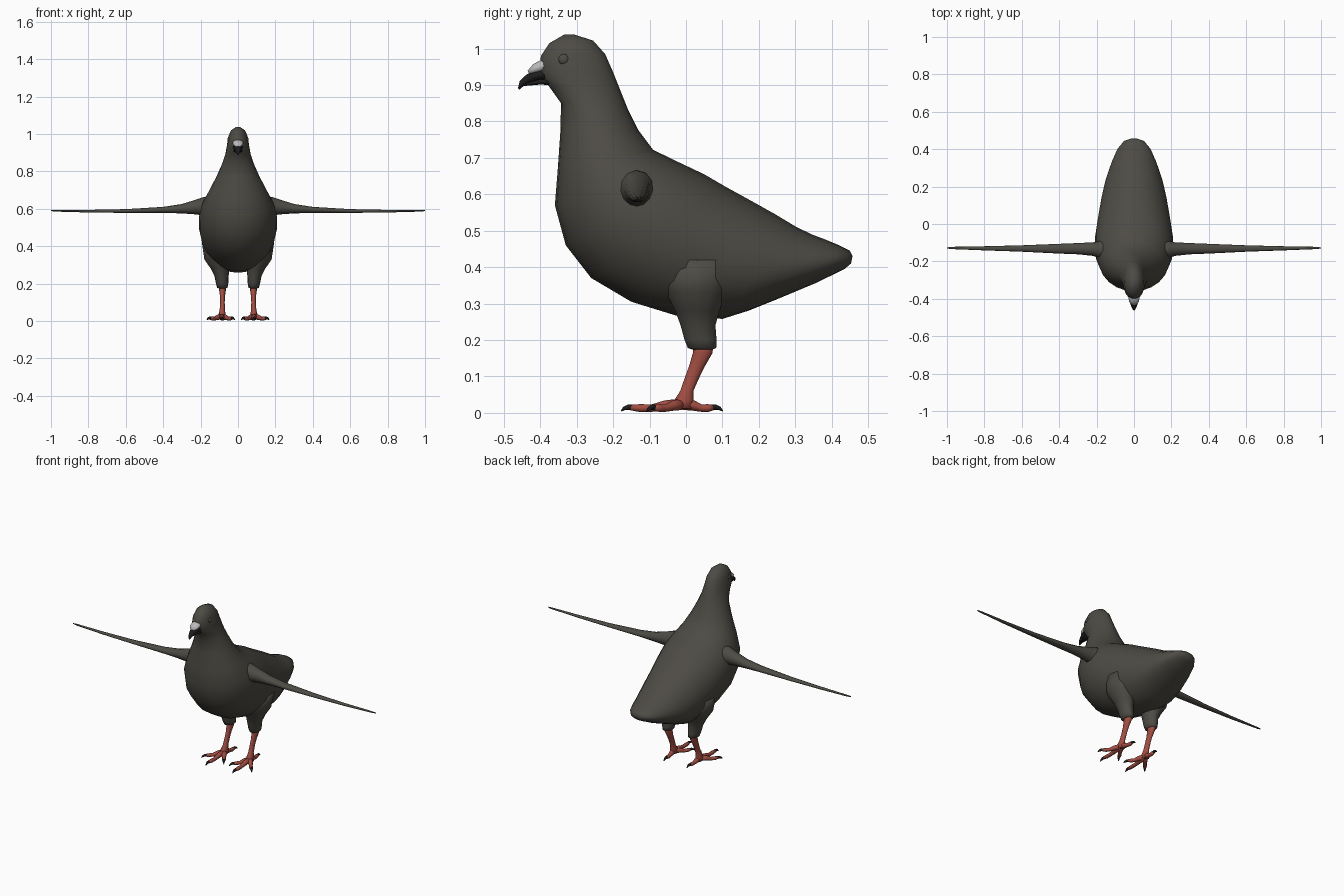
import bpy, bmesh
from math import cos, sin, pi
from mathutils import Vector as V


def material(name, rgb):
    m = bpy.data.materials.new(name)
    m.diffuse_color = (*rgb, 1)
    return m


FEATHER = material("feather", (0.075, 0.07, 0.058))
RED = material("red_skin", (0.36, 0.075, 0.055))
BLACK = material("black_horn", (0.012, 0.012, 0.013))
PALE = material("pale_cere", (0.5, 0.5, 0.5))


def loft(name, rings, mat, n=16):
    """Skin elliptical rings given as (centre, half-axis u, half-axis v)."""
    bm = bmesh.new()
    loops = []
    for c, u, v in rings:
        loops.append([bm.verts.new(c + u * cos(2 * pi * i / n) + v * sin(2 * pi * i / n))
                      for i in range(n)])
    for a, b in zip(loops, loops[1:]):
        for i in range(n):
            j = (i + 1) % n
            bm.faces.new((a[i], a[j], b[j], b[i]))
    bm.faces.new(loops[0])
    bm.faces.new(loops[-1])
    bmesh.ops.recalc_face_normals(bm, faces=bm.faces)
    me = bpy.data.meshes.new(name)
    bm.to_mesh(me)
    bm.free()
    for p in me.polygons:
        p.use_smooth = True
    me.materials.append(mat)
    ob = bpy.data.objects.new(name, me)
    bpy.context.collection.objects.link(ob)
    return ob


def tube(name, pts, mat, n=10, side=V((1, 0, 0))):
    """Tube along points (x, y, z, half width, half height)."""
    rings = []
    for i, p in enumerate(pts):
        t = (V(pts[min(i + 1, len(pts) - 1)][:3]) - V(pts[max(i - 1, 0)][:3])).normalized()
        u = (side - t * side.dot(t)).normalized()
        rings.append((V(p[:3]), u * p[3], t.cross(u) * p[4]))
    return loft(name, rings, mat, n)


def flat(name, pts, mat, n=14):
    """Stack of level rings (x, y, z, rx, ry)."""
    return loft(name, [(V(p[:3]), V((p[3], 0, 0)), V((0, p[4], 0))) for p in pts], mat, n)


# Body, neck and head: front/belly point, back point, half width
profile = [
    (-.335, 1.038, -.305, 1.038, .010), (-.375, 1.015, -.255, 1.022, .038),
    (-.398, .98, -.222, .985, .053), (-.405, .935, -.20, .935, .060),
    (-.375, .895, -.18, .885, .068), (-.343, .85, -.158, .83, .085),
    (-.345, .77, -.13, .775, .115), (-.352, .67, -.09, .722, .155),
    (-.36, .57, -.02, .688, .190), (-.33, .46, .05, .655, .209),
    (-.26, .37, .11, .62, .209), (-.15, .305, .17, .587, .196),
    (-.03, .268, .24, .548, .180), (.10, .258, .30, .512, .160),
    (.17, .28, .345, .49, .142), (.25, .312, .385, .475, .122),
    (.36, .358, .425, .458, .092), (.435, .395, .45, .445, .055),
    (.453, .41, .457, .43, .02)]
body = []
for fy, fz, by, bz, w in profile:
    f, b = V((0, fy, fz)), V((0, by, bz))
    body.append(((f + b) / 2, V((w, 0, 0)), (b - f) / 2))
loft("body", body, FEATHER, 24)

# Beak halves and pale cere
tube("upper_beak", [(0, -.36, .932, .032, .016), (0, -.405, .928, .026, .015),
                    (0, -.432, .918, .018, .013), (0, -.450, .905, .011, .009),
                    (0, -.459, .889, .003, .003)], BLACK)
tube("lower_beak", [(0, -.36, .908, .028, .010), (0, -.40, .909, .022, .008),
                    (0, -.445, .901, .006, .004)], BLACK)
tube("cere", [(0, -.375, .955, .024, .015), (0, -.395, .952, .029, .018),
              (0, -.415, .944, .027, .014), (0, -.432, .934, .012, .006)], PALE)

for s, label in ((1, "left"), (-1, "right")):
    # Eye, nearly flush with the head
    loft(f"{label}_eye", [(V((s * x, -.335, .97)), V((0, r, 0)), V((0, 0, r)))
                          for x, r in ((.035, .016), (.051, .015), (.055, .009), (.056, .002))],
         FEATHER, 12)

    # Spike-like wing
    wing = [(.14, -.137, .61, .06, .062), (.185, -.136, .612, .046, .05),
            (.22, -.134, .609, .036, .040), (.30, -.132, .60, .030, .025),
            (.40, -.132, .594, .026, .016), (.60, -.131, .588, .017, .010),
            (.80, -.130, .587, .011, .007), (.98, -.128, .589, .006, .004),
            (1.0, -.128, .59, .002, .002)]
    tube(f"{label}_wing", [(s * p[0], *p[1:]) for p in wing], FEATHER, 12, V((0, 1, 0)))

    # Feathered thigh
    flat(f"{label}_thigh", [(s * .105, .03, .42, .088, .12), (s * .108, .028, .33, .072, .085),
                            (s * .096, .031, .28, .050, .062), (s * .088, .033, .24, .038, .049),
                            (s * .085, .04, .20, .033, .045), (s * .084, .044, .178, .028, .040),
                            (s * .084, .045, .173, .015, .025)], FEATHER)

    # Bare leg
    flat(f"{label}_leg", [(s * .083, .047, .195, .018, .028), (s * .083, .046, .165, .018, .027),
                          (s * .083, .031, .13, .013, .022), (s * .083, .018, .10, .012, .020),
                          (s * .084, .002, .06, .014, .018), (s * .085, -.006, .035, .019, .026),
                          (s * .085, -.008, .012, .018, .028)], RED, 12)

    # Toes with curved claws: tip position in x and y
    for toe, tx, ty in (("middle", .088, -.152), ("inner", .032, -.088),
                        ("outer", .150, -.088), ("hind", .078, .075)):
        root = V((.085, -.008, .024))
        tip = V((tx, ty, .014))
        d = (tip - root).normalized()
        side = V((-d.y * s, d.x, 0))
        path = []
        for t, r, z in ((0, .016, .024), (.35, .014, .020), (.6, .010, .013),
                        (.8, .011, .013), (1, .008, .015)):
            p = root.lerp(tip, t)
            path.append((s * p.x, p.y, z, r, min(r, z - .002)))
        tube(f"{label}_{toe}_toe", path, RED, 8, side)
        claw = []
        for k, z, r in ((-.006, .015, .008), (.006, .016, .0075), (.018, .012, .005), (.026, .005, .0015)):
            p = tip + d * k
            claw.append((s * p.x, p.y, z, r, r))
        tube(f"{label}_{toe}_claw", claw, BLACK, 8, side)
